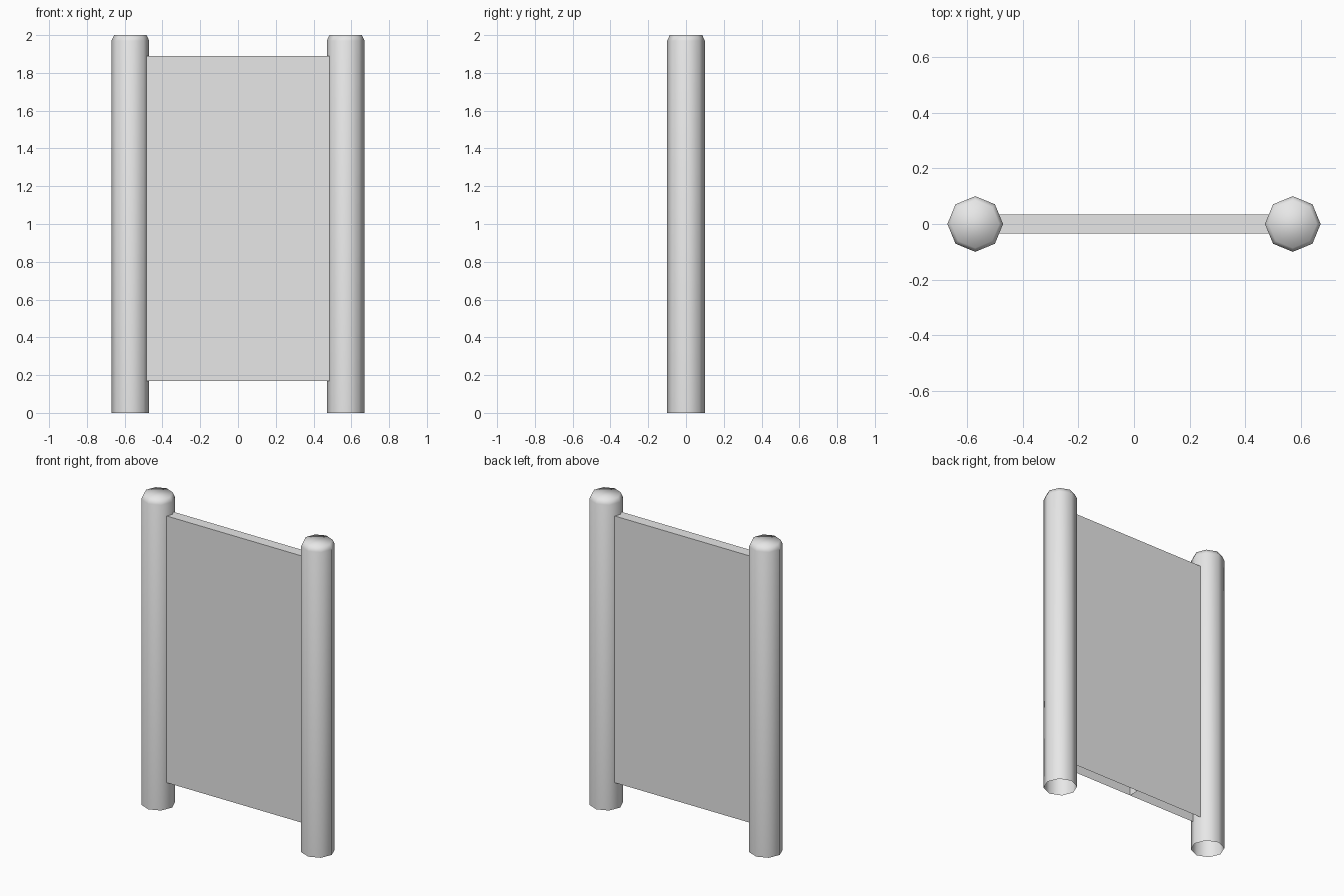
import bpy
import bmesh
from math import cos, sin, pi

cube = bpy.data.objects.get("Cube")
if cube:
    bpy.data.objects.remove(cube, do_unlink=True)

# Single plain grey
grey = bpy.data.materials.new("plain_grey")
grey.use_nodes = True
grey.diffuse_color = (0.8, 0.8, 0.8, 1)
bsdf = next(n for n in grey.node_tree.nodes if n.type == 'BSDF_PRINCIPLED')
bsdf.inputs["Base Color"].default_value = (0.8, 0.8, 0.8, 1)


def finish(bm, name, smooth):
    mesh = bpy.data.meshes.new(name)
    for face in bm.faces:
        face.smooth = smooth
    bm.to_mesh(mesh)
    bm.free()
    mesh.materials.append(grey)
    obj = bpy.data.objects.new(name, mesh)
    bpy.context.collection.objects.link(obj)
    return obj


def post(name, x):
    """Eight-sided hollow post, open below, with a softened cap."""
    sides = 8
    bm = bmesh.new()
    rings = []
    for radius, z in ((0.1, 0), (0.1, 1.97), (0.086, 2.0)):
        rings.append([bm.verts.new((x + radius * cos(2 * pi * i / sides),
                                    radius * sin(2 * pi * i / sides), z))
                      for i in range(sides)])
    for low, high in zip(rings, rings[1:]):
        for i in range(sides):
            j = (i + 1) % sides
            bm.faces.new((low[i], low[j], high[j], high[i]))
    bm.faces.new(rings[-1])
    return finish(bm, name, True)


post("left_post", 0.57)
post("right_post", -0.57)

# Hollow panel between the posts: two walls and a top, open below
half_width, half_depth, bottom, top = 0.485, 0.035, 0.17, 1.89
bm = bmesh.new()
section = ((-half_depth, bottom), (-half_depth, top),
           (half_depth, top), (half_depth, bottom))
ends = [[bm.verts.new((x, y, z)) for y, z in section]
        for x in (-half_width, half_width)]
for i in range(3):
    bm.faces.new((ends[0][i], ends[1][i], ends[1][i + 1], ends[0][i + 1]))
finish(bm, "panel", False)

# Inner divider at the middle of the panel
bm = bmesh.new()
bm.faces.new([bm.verts.new((0, y, z)) for y, z in section])
finish(bm, "panel_divider", False)
